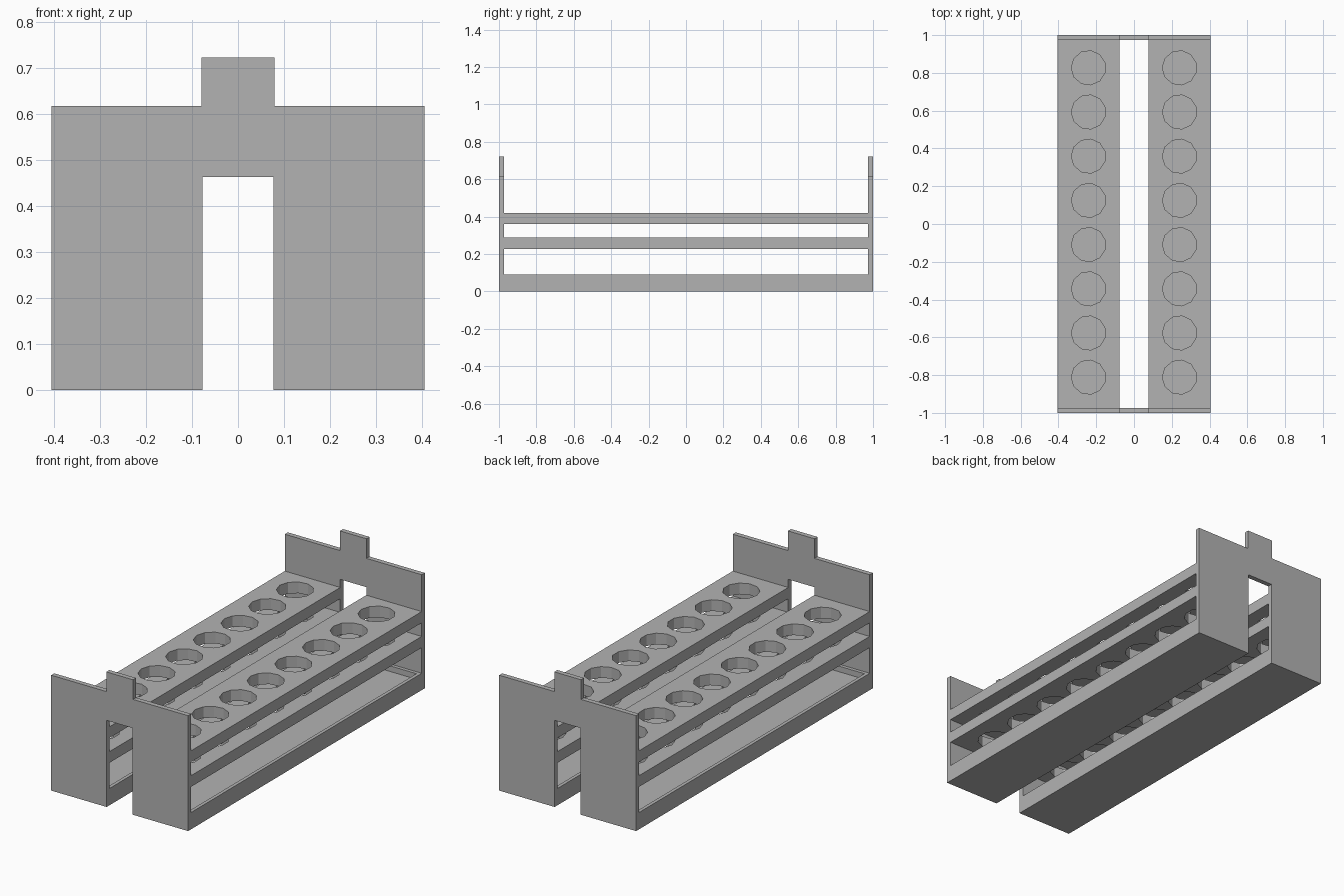
import bpy, bmesh, math
from mathutils import Matrix, Vector

cube = bpy.data.objects.get("Cube")
if cube:
    bpy.data.objects.remove(cube, do_unlink=True)

GREY = (0.45, 0.45, 0.45, 1)
plastic = bpy.data.materials.new("grey_plastic")
plastic.use_nodes = True
plastic.diffuse_color = GREY
plastic.node_tree.nodes["Principled BSDF"].inputs["Base Color"].default_value = GREY

HALF_X, GAP, HALF_Y, WALL = 0.405, 0.077, 1.0, 0.026
INNER_Y = HALF_Y - WALL
CENTRE_X = (HALF_X + GAP) / 2
HOLE_R, PITCH, COUNT, SIDES = 0.091, 0.234, 8, 11


def finish(name, bm):
    bmesh.ops.recalc_face_normals(bm, faces=bm.faces[:])
    mesh = bpy.data.meshes.new(name)
    bm.to_mesh(mesh)
    bm.free()
    mesh.materials.append(plastic)
    obj = bpy.data.objects.new(name, mesh)
    bpy.context.collection.objects.link(obj)
    return obj


def prism(name, loops, thickness, matrix):
    """Fill an outline with optional holes, then extrude it."""
    bm = bmesh.new()
    for loop in loops:
        verts = [bm.verts.new((x, y, 0)) for x, y in loop]
        for a, b in zip(verts, verts[1:] + verts[:1]):
            bm.edges.new((a, b))
    bmesh.ops.triangle_fill(bm, edges=bm.edges[:], use_beauty=True, normal=(0, 0, 1))
    top = bmesh.ops.extrude_face_region(bm, geom=bm.faces[:], use_keep_orig=True)
    moved = [g for g in top["geom"] if isinstance(g, bmesh.types.BMVert)]
    bmesh.ops.translate(bm, verts=moved, vec=(0, 0, thickness))
    bm.transform(matrix)
    return finish(name, bm)


def rectangle(x0, x1, y0, y1):
    return [(x0, y0), (x1, y0), (x1, y1), (x0, y1)]


def hole(cx, cy):
    # One corner of each hole points to -x
    angles = [math.pi + i * math.tau / SIDES for i in range(SIDES)]
    return [(cx + HOLE_R * math.cos(a), cy + HOLE_R * math.sin(a)) for a in angles]


# End plates with a central slot and a raised tab
half = [(GAP, 0.463), (GAP, 0), (HALF_X, 0), (HALF_X, 0.617), (0.079, 0.617), (0.079, 0.722)]
outline = half + [(-x, z) for x, z in reversed(half)]
upright = Matrix.Rotation(math.pi / 2, 4, "X")
prism("front_plate", [outline], WALL, Matrix.Translation((0, -INNER_Y, 0)) @ upright)
prism("back_plate", [outline], WALL, Matrix.Translation((0, HALF_Y, 0)) @ upright)

for side, sign in (("left", 1), ("right", -1)):
    cx = sign * CENTRE_X
    x0, x1 = sorted((sign * GAP, sign * HALF_X))

    # Two perforated shelves
    holes = [hole(cx, 0.008 + (i - (COUNT - 1) / 2) * PITCH) for i in range(COUNT)]
    for level, z, thick in (("lower", 0.227, 0.06), ("upper", 0.36, 0.06)):
        prism(f"{side}_{level}_shelf", [rectangle(x0, x1, -INNER_Y, INNER_Y)] + holes,
              thick, Matrix.Translation((0, 0, z)))

    # Base tray with a shallow recess
    bm = bmesh.new()
    size = Vector((HALF_X - GAP, 2 * INNER_Y, 0.09))
    bmesh.ops.create_cube(bm, size=1, matrix=Matrix.Translation((cx, 0, size.z / 2))
                          @ Matrix.Diagonal(size).to_4x4())
    bm.normal_update()
    top = max(bm.faces, key=lambda f: f.calc_center_median().z)
    bmesh.ops.inset_region(bm, faces=[top], thickness=WALL)
    floor = bmesh.ops.extrude_discrete_faces(bm, faces=[top])["faces"][0]
    bmesh.ops.translate(bm, verts=floor.verts[:], vec=(0, 0, -0.03))
    finish(f"{side}_base_tray", bm)
